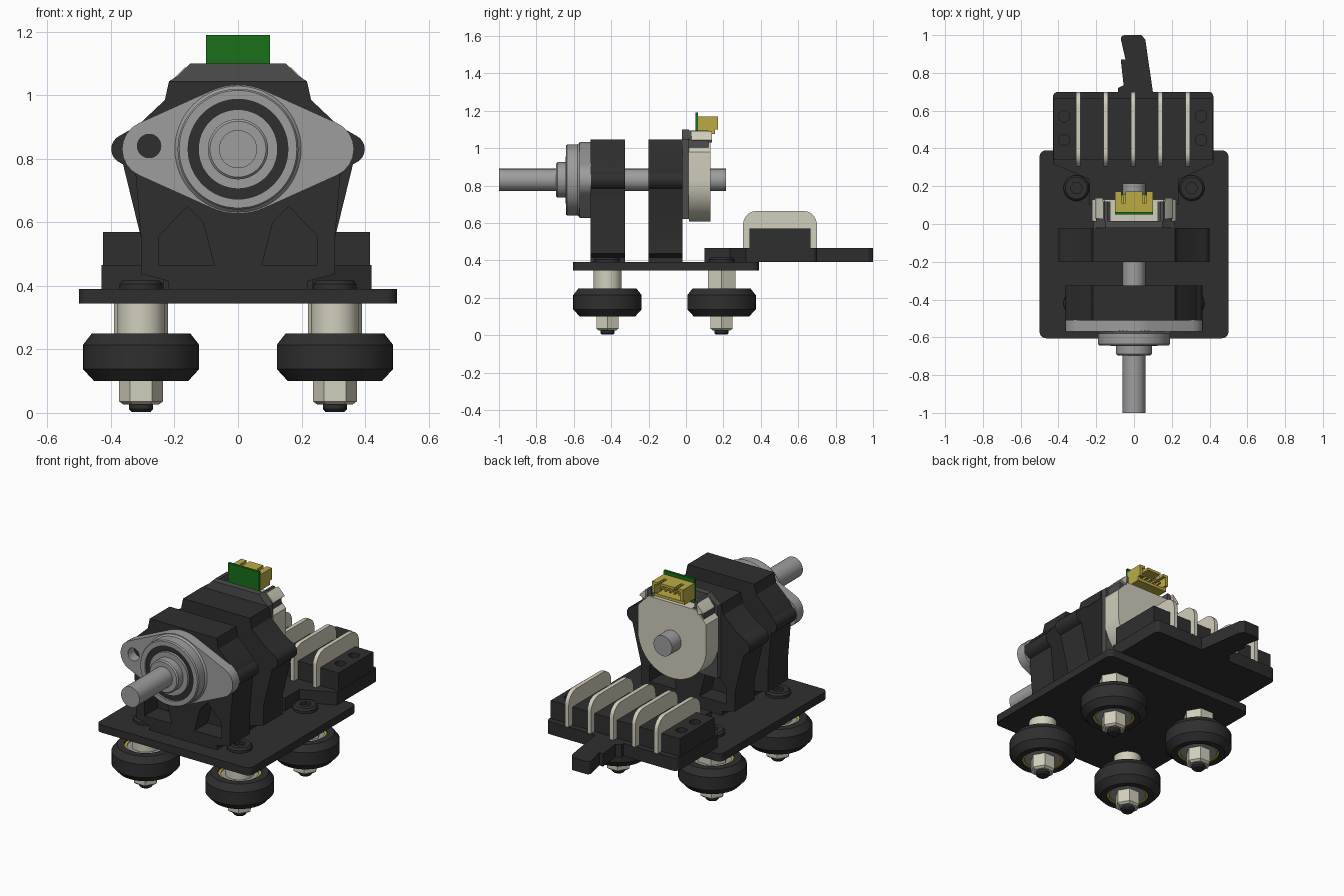
import bpy, bmesh
from math import sin, cos, pi, radians
from mathutils import Vector

if "Cube" in bpy.data.objects:
    bpy.data.objects.remove(bpy.data.objects["Cube"])


def material(name, r, g, b):
    m = bpy.data.materials.new(name)
    m.diffuse_color = (r, g, b, 1)
    m.use_nodes = True
    m.node_tree.nodes["Principled BSDF"].inputs["Base Color"].default_value = m.diffuse_color
    return m


BLACK = material("black", .028, .028, .028)
CHAR = material("charcoal", .075, .075, .075)
STEEL = material("steel", .34, .34, .34)
CREAM = material("cream", .64, .62, .5)
GREEN = material("green", .01, .16, .01)
YELLOW = material("yellow", .5, .41, .06)


def place(axis, u, v, w):
    """Outline point (u, v) at depth w along an axis."""
    return {"X": (w, u, v), "Y": (u, w, v), "Z": (u, v, w)}[axis]


def finish(name, bm, mat):
    bmesh.ops.recalc_face_normals(bm, faces=bm.faces)
    me = bpy.data.meshes.new(name)
    bm.to_mesh(me)
    bm.free()
    ob = bpy.data.objects.new(name, me)
    bpy.context.collection.objects.link(ob)
    if mat:
        me.materials.append(mat)
    return ob


def prism(name, pts, axis, a, b, mat=None):
    bm = bmesh.new()
    lo = [bm.verts.new(place(axis, u, v, a)) for u, v in pts]
    hi = [bm.verts.new(place(axis, u, v, b)) for u, v in pts]
    bm.faces.new(lo)
    bm.faces.new(hi)
    n = len(pts)
    for i in range(n):
        j = (i + 1) % n
        bm.faces.new((lo[i], lo[j], hi[j], hi[i]))
    return finish(name, bm, mat)


def box(name, x0, x1, y0, y1, z0, z1, mat=None):
    return prism(name, [(x0, y0), (x1, y0), (x1, y1), (x0, y1)], "Z", z0, z1, mat)


def lathe(name, profile, axis, cu, cv, mat=None, n=48, closed=False):
    """Revolve (radius, depth) points; ends are capped, or joined if closed."""
    bm = bmesh.new()
    rings = [[bm.verts.new(place(axis, cu + r * cos(2 * pi * i / n), cv + r * sin(2 * pi * i / n), w))
              for i in range(n)] for r, w in profile]
    pairs = list(zip(rings, rings[1:]))
    if closed:
        pairs.append((rings[-1], rings[0]))
    else:
        bm.faces.new(rings[0])
        bm.faces.new(rings[-1])
    for p, q in pairs:
        for i in range(n):
            j = (i + 1) % n
            bm.faces.new((p[i], p[j], q[j], q[i]))
    return finish(name, bm, mat)


def rod(name, axis, cu, cv, r, a, b, mat=None, n=48):
    return lathe(name, [(r, a), (r, b)], axis, cu, cv, mat, n)


def arc(cx, cy, r, a0, a1, n=8):
    return [(cx + r * cos(radians(a0 + (a1 - a0) * i / n)),
             cy + r * sin(radians(a0 + (a1 - a0) * i / n))) for i in range(n + 1)]


def rrect(x0, x1, y0, y1, r):
    return (arc(x1 - r, y1 - r, r, 0, 90) + arc(x0 + r, y1 - r, r, 90, 180)
            + arc(x0 + r, y0 + r, r, 180, 270) + arc(x1 - r, y0 + r, r, 270, 360))


def mirrored(half):
    return half + [(-x, z) for x, z in reversed(half)]


def cut(ob, *cutters):
    for c in cutters:
        m = ob.modifiers.new("cut", "BOOLEAN")
        m.operation, m.solver, m.object = "DIFFERENCE", "EXACT", c
    dg = bpy.context.evaluated_depsgraph_get()
    me = bpy.data.meshes.new_from_object(ob.evaluated_get(dg))
    ob.modifiers.clear()
    ob.data = me
    for c in cutters:
        bpy.data.objects.remove(c)


# Carriage plate
prism("carriage_plate", rrect(-.5, .5, -.605, .39, .035), "Z", .345, .39, BLACK)

# Four wheels with bearings, spacers, nuts and bolts
for x in (-.305, .305):
    for y, sides in ((-.42, 48), (.19, 6)):
        lathe("wheel_tyre", [(.115, .1), (.148, .1), (.183, .138), (.183, .214), (.155, .25), (.115, .25)],
              "Z", x, y, BLACK, closed=True)
        lathe("wheel_ring", [(.1, .108), (.116, .108), (.116, .242), (.1, .242)], "Z", x, y, YELLOW, closed=True)
        rod("wheel_bearing", "Z", x, y, .101, .113, .237, STEEL)
        rod("wheel_spacer", "Z", x, y, .075 if sides > 6 else .085, .235, .346, CREAM, sides)
        lathe("wheel_nut", [(.055, .026), (.069, .036), (.069, .115)], "Z", x, y, CREAM, 6)
        lathe("bolt_tip", [(.03, .003), (.038, .012), (.038, .06)], "Z", x, y, BLACK, 24)
        head = lathe("bolt_head", [(.068, .385), (.068, .405), (.058, .416)], "Z", x, y, BLACK, 32)
        cut(head, rod("socket", "Z", x, y, .032, .397, .45, None, 6))

# Two upright brackets with ears and foot pockets
Z = .83
for name, y0, y1, ear, p0, p1 in (("front_bracket", -.51, -.325, .315, -.6, -.39),
                                  ("rear_bracket", -.2, -.02, .352, -.13, .1)):
    half = ([(.22, .388), (.22, .415), (.305, .437), (.305, .55), (ear + .01, .783)]
            + arc(ear, Z, .047, -70, 65) + [(.315, .905), (.23, .985), (.217, 1.045)])
    ob = prism(name, mirrored(half), "Y", y0, y1, BLACK)
    pocket = [(.075, .465), (.25, .465), (.25, .555), (.16, .65), (.11, .6)]
    cut(ob, *[prism("pocket", [(s * x, z) for x, z in pocket], "Y", p0, p1) for s in (-1, 1)])

# Shaft and flanged bearing
lathe("shaft", [(.06, -1), (.06, .215)], "Y", 0, Z, STEEL)
t = 65.7
flange = prism("bearing_flange", arc(.275, Z, .09, -t, t) + arc(0, Z, .203, t, 180 - t)
               + arc(-.275, Z, .09, 180 - t, 180 + t) + arc(0, Z, .203, 180 + t, 360 - t),
               "Y", -.57, -.508, STEEL)
cut(flange, rod("bolt_hole", "Y", -.28, Z + .01, .037, -.6, -.45))
lathe("bearing_housing", [(.157, -.565), (.203, -.565), (.19, -.58), (.19, -.635), (.185, -.642), (.157, -.642)],
      "Y", 0, Z, STEEL, 64, closed=True)
rod("bearing_seal", "Y", 0, Z, .158, -.63, -.56, BLACK)
rod("bearing_inner_ring", "Y", 0, Z, .125, -.645, -.56, STEEL)
lathe("shaft_collar", [(.095, -.6), (.095, -.688), (.088, -.695)], "Y", 0, Z, STEEL)

# Encoder body: round below, chamfered above
body = arc(0, Z, .222, 180, 360, 24) + [(.222, .98), (.155, 1.05), (-.155, 1.05), (-.222, .98)]
prism("encoder_body", body, "Y", .015, .13, CREAM)
prism("encoder_backplate", mirrored([(.215, .62), (.215, 1.045), (.19, 1.06), (.15, 1.1)]), "Y", -.022, .016, CHAR)
for s in (-1, 1):
    prism("encoder_clip", [(s * x, z) for x, z in ((.11, 1.04), (.2, 1.0), (.2, 1.045), (.155, 1.095), (.14, 1.095), (.14, 1.06))],
          "Y", .01, .12, CHAR)
    prism("encoder_latch", [(s * x, z) for x, z in ((.17, 1.03), (.207, 1.043), (.2, 1.055), (.165, 1.09))],
          "Y", .03, .138, CREAM)

# Circuit board and open connector with pins
box("circuit_board", -.1, .1, .05, .064, 1.04, 1.19, GREEN)
con = prism("connector", [(.063, 1.075), (.155, 1.075), (.155, 1.1), (.172, 1.1), (.172, 1.168), (.063, 1.168)],
            "X", -.1, .1, YELLOW)
cut(con, box("cavity", -.083, .083, .085, .2, 1.092, 1.153),
    box("key_left", -.065, -.045, .11, .2, 1.14, 1.2), box("key_right", .045, .065, .11, .2, 1.14, 1.2))
for i in range(5):
    px = -.06 + i * .03
    box("connector_pin", px - .005, px + .005, .08, .15, 1.115, 1.127, YELLOW)

# Terminal block base with release tab
prism("terminal_base", [(-.235, .1), (.235, .1), (.235, .235), (.42, .32)] + arc(.395, .675, .025, 0, 90, 4)
      + [(.1, .7), (.06, .975), (.04, 1.0)] + arc(-.05, .98, .02, 90, 180, 4)
      + [(-.045, .87), (-.07, .87), (-.055, .735), (-.085, .72), (-.085, .7)]
      + arc(-.4, .67, .03, 90, 180, 4) + [(-.43, .32), (-.235, .235)], "Z", .39, .465, BLACK)

# Terminal body, screw holes and divider fins
block = box("terminal_block", -.425, .415, .34, .665, .464, .57, BLACK)
cut(block, *[rod("screw_hole", "Z", x, y, .03, .52, .65, None, 24) for x in (-.37, .355) for y in (.445, .57)])
for i in range(5):
    fx = -.295 + i * .145
    fin = [(.305, .465), (.7, .465)] + arc(.625, .59, .075, 0, 90) + arc(.38, .59, .075, 90, 180)
    prism("terminal_fin", fin, "X", fx - .012, fx + .012, CREAM)

# Smooth the round parts, keep edges sharp
bpy.ops.object.select_all(action="SELECT")
bpy.context.view_layer.objects.active = bpy.data.objects["carriage_plate"]
bpy.ops.object.shade_smooth_by_angle(angle=radians(25))
